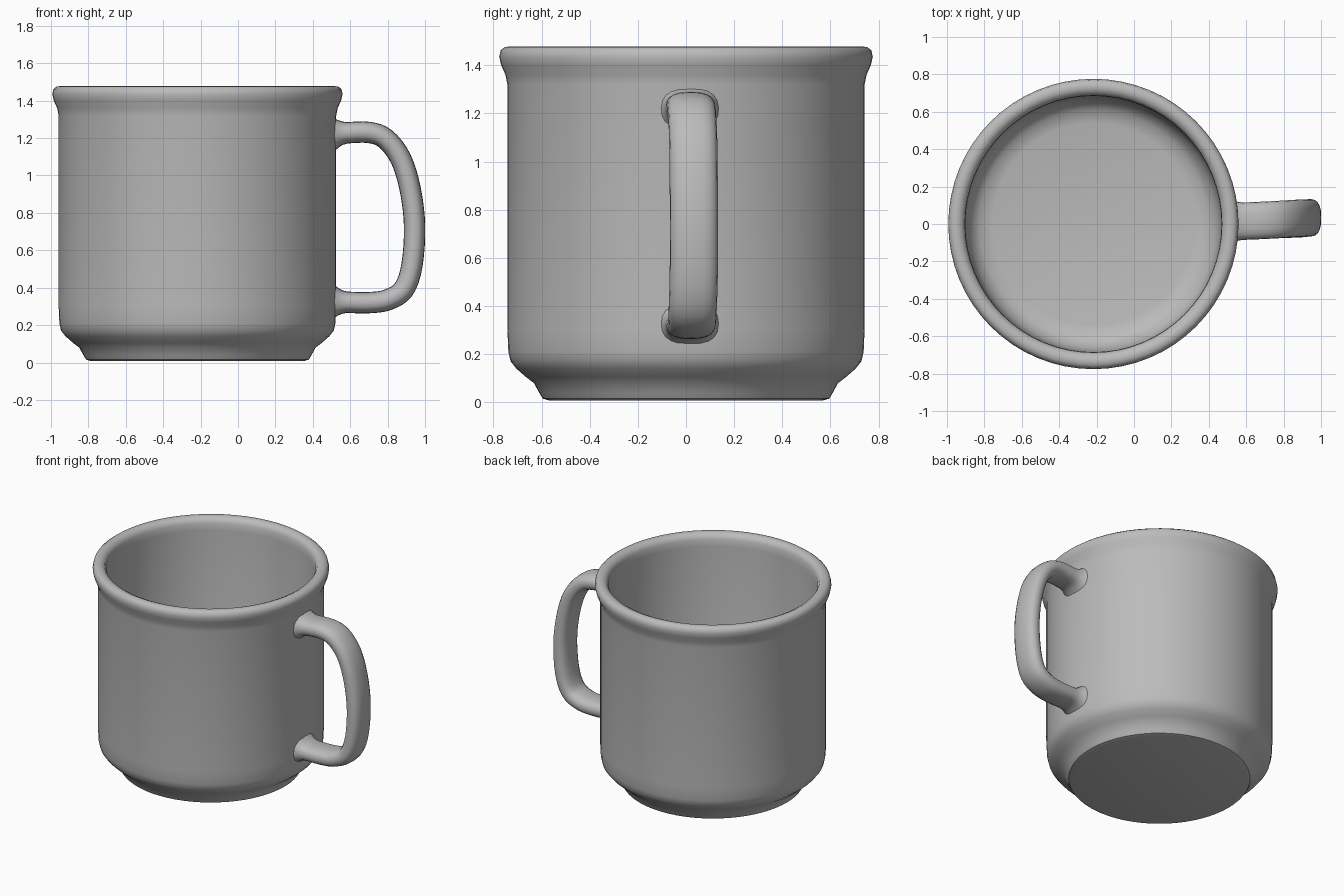
import bpy, bmesh, math
from mathutils import Vector
from mathutils.geometry import interpolate_bezier

cube = bpy.data.objects.get("Cube")
if cube:
    bpy.data.objects.remove(cube)

CENTRE_X = -0.217

grey = bpy.data.materials.new("grey_glaze")
grey.use_nodes = True
colour = (0.5, 0.5, 0.5, 1)
grey.diffuse_color = colour
grey.node_tree.nodes["Principled BSDF"].inputs["Base Color"].default_value = colour


def finish(name, bm, angle):
    bmesh.ops.recalc_face_normals(bm, faces=bm.faces)
    mesh = bpy.data.meshes.new(name)
    bm.to_mesh(mesh)
    bm.free()
    obj = bpy.data.objects.new(name, mesh)
    bpy.context.collection.objects.link(obj)
    mesh.materials.append(grey)
    bpy.ops.object.select_all(action="DESELECT")
    obj.select_set(True)
    bpy.context.view_layer.objects.active = obj
    bpy.ops.object.shade_smooth_by_angle(angle=math.radians(angle))
    return obj


def smooth_path(points, steps=5):
    """Points along a soft curve through the given points."""
    pts = [Vector(p) for p in points]
    ext = [pts[0] * 2 - pts[1]] + pts + [pts[-1] * 2 - pts[-2]]
    out = []
    for a, b, c, d in zip(ext, ext[1:], ext[2:], ext[3:]):
        out += interpolate_bezier(b, b + (c - a) / 6, c - (d - b) / 6, c, steps)[:-1]
    return out + [pts[-1]]


# Cup: outside wall, rolled rim, inside wall and floor in one lathed profile
profile = [(0, 0.008), (0.57, 0.008), (0.595, 0.015), (0.61, 0.04), (0.632, 0.08),
           (0.665, 0.105), (0.705, 0.14), (0.729, 0.17), (0.738, 0.21), (0.742, 0.3),
           (0.742, 1.32), (0.75, 1.36), (0.768, 1.4), (0.776, 1.435), (0.77, 1.462),
           (0.752, 1.476), (0.725, 1.478), (0.7, 1.466), (0.687, 1.44), (0.685, 1.39),
           (0.682, 0.32), (0.66, 0.23), (0.61, 0.18), (0.54, 0.165), (0, 0.16)]
bm = bmesh.new()
verts = [bm.verts.new((r, 0, z)) for r, z in profile]
edges = [bm.edges.new(pair) for pair in zip(verts, verts[1:])]
bmesh.ops.spin(bm, geom=verts + edges, cent=(0, 0, 0), axis=(0, 0, 1),
               angle=math.tau, steps=64)
bmesh.ops.remove_doubles(bm, verts=bm.verts, dist=0.0005)
cup = finish("cup", bm, 40)
cup.location.x = CENTRE_X

# Handle: a flattened strap swept along a D-shaped path, flared where it meets the wall
path = smooth_path([(0.5, 0.015, 1.222), (0.58, 0.015, 1.228), (0.7, 0.02, 1.23),
                    (0.79, 0.025, 1.195), (0.87, 0.03, 1.09), (0.92, 0.032, 0.93),
                    (0.944, 0.033, 0.73), (0.93, 0.032, 0.52), (0.885, 0.028, 0.39),
                    (0.8, 0.025, 0.335), (0.7, 0.02, 0.32), (0.58, 0.015, 0.322),
                    (0.5, 0.015, 0.325)])
SIDES = 20
bm = bmesh.new()
rings = []
for i, p in enumerate(path):
    tangent = (path[min(i + 1, len(path) - 1)] - path[max(i - 1, 0)]).normalized()
    side = Vector((0, 1, 0))
    normal = side.cross(tangent).normalized()
    flare = 0.045 * max(0, 1 - (p.x - 0.5) / 0.09) ** 2
    ring = []
    for k in range(SIDES):
        c, s = math.cos(math.tau * k / SIDES), math.sin(math.tau * k / SIDES)
        # Squarish oval section
        u = math.copysign(abs(c) ** 0.75, c) * (0.1 + flare * 0.6)
        v = math.copysign(abs(s) ** 0.85, s) * (0.057 + flare)
        ring.append(bm.verts.new(p + side * u + normal * v))
    rings.append(ring)
for a, b in zip(rings, rings[1:]):
    for k in range(SIDES):
        n = (k + 1) % SIDES
        bm.faces.new((a[k], a[n], b[n], b[k]))
bm.faces.new(rings[0])
bm.faces.new(rings[-1])
finish("handle", bm, 50)
